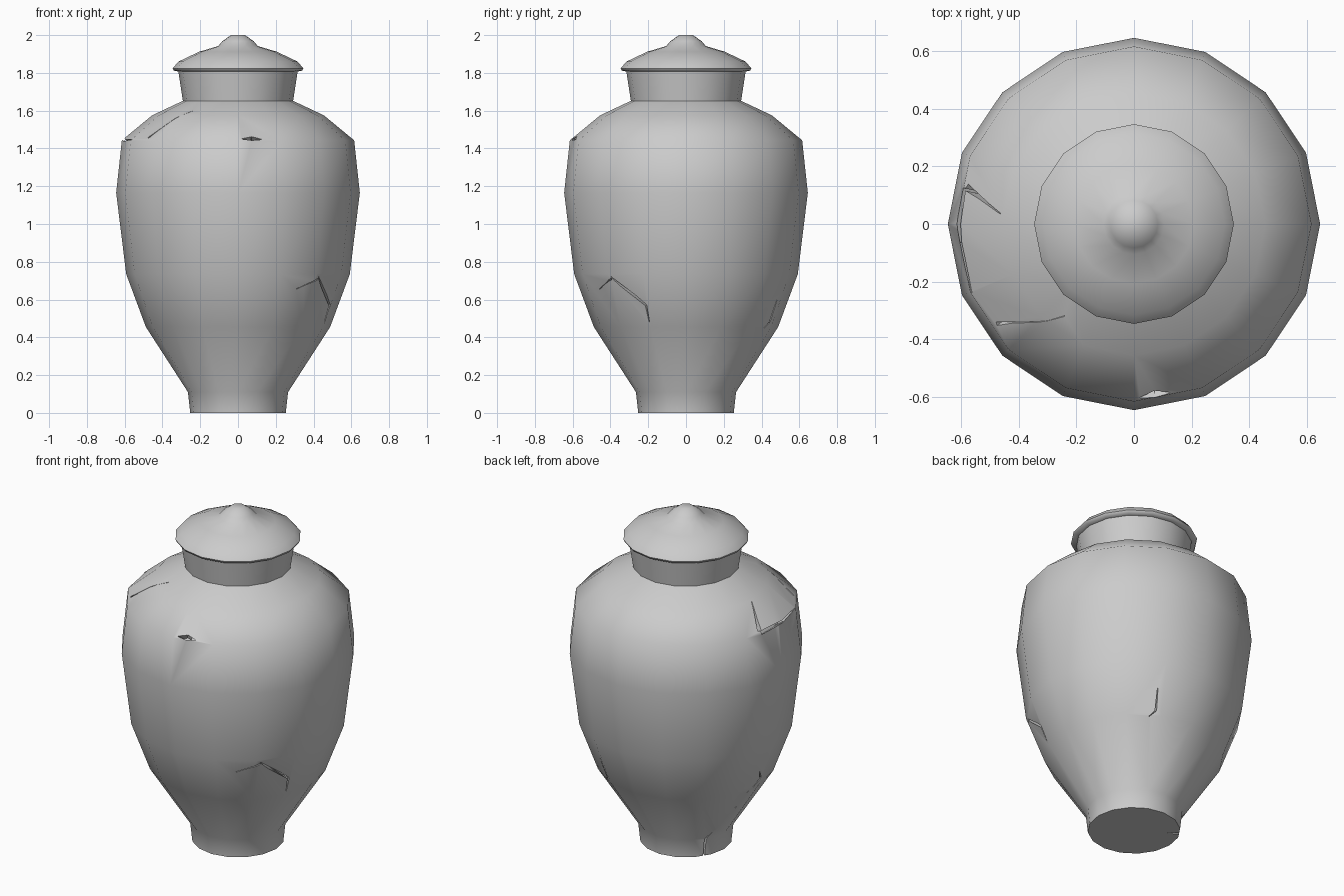
import bpy, bmesh, math
from mathutils import Vector

if "Cube" in bpy.data.objects:
    bpy.data.objects.remove(bpy.data.objects["Cube"])

SIDES = 16
BODY = [(0.253, 0), (0.265, 0.11), (0.488, 0.455), (0.592, 0.735), (0.645, 1.165),
        (0.615, 1.443), (0.455, 1.575), (0.292, 1.652), (0.317, 1.815)]
LID = [(0.31, 1.806), (0.34, 1.812), (0.346, 1.824), (0.315, 1.86), (0.206, 1.912),
       (0.105, 1.942), (0.083, 1.968), (0.037, 2.0)]


def make_object(name, bm):
    bmesh.ops.recalc_face_normals(bm, faces=bm.faces)
    mesh = bpy.data.meshes.new(name)
    bm.to_mesh(mesh)
    bm.free()
    obj = bpy.data.objects.new(name, mesh)
    bpy.context.collection.objects.link(obj)
    return obj


def turned(name, profile):
    """Revolve a profile of (radius, z) into a closed solid."""
    bm = bmesh.new()
    rings = [[bm.verts.new((r * math.cos(2 * math.pi * i / SIDES),
                            r * math.sin(2 * math.pi * i / SIDES), z))
              for i in range(SIDES)] for r, z in profile]
    for a, b in zip(rings, rings[1:]):
        for i in range(SIDES):
            j = (i + 1) % SIDES
            bm.faces.new((a[i], a[j], b[j], b[i]))
    bm.faces.new(rings[0][::-1])
    bm.faces.new(rings[-1])
    return make_object(name, bm)


def radius_at(z):
    for (r0, z0), (r1, z1) in zip(BODY, BODY[1:]):
        if z <= z1:
            return r0 + (r1 - r0) * (z - z0) / (z1 - z0)
    return BODY[-1][0]


def crack_segment(bm, start, end):
    """Tapered wedge along the wall between two (angle, z, width) points."""
    spots = []
    for deg, z, w in (start, end):
        a, r = math.radians(deg), radius_at(max(z, 0))
        n = Vector((math.cos(a), math.sin(a), 0.7 if z > 1.44 else 0)).normalized()
        spots.append((Vector((r * math.cos(a), r * math.sin(a), z)), n, w))
    along = spots[1][0] - spots[0][0]
    ends = []
    for p, n, w in spots:
        side = along.cross(n).normalized() * w / 2
        out, deep = p + n * 0.03, p - n * 0.07
        ends.append([bm.verts.new(v) for v in (out - side, out + side, deep + side, deep - side)])
    a, b = ends
    faces = [bm.faces.new(a), bm.faces.new(b[::-1])]
    for i in range(4):
        j = (i + 1) % 4
        faces.append(bm.faces.new((a[i], b[i], b[j], a[j])))


# body and lid
body = turned("urn_body", BODY)
lid = turned("lid", LID)

# cracks, each a path of (angle, z, width)
CRACKS = [
    [(-88, 1.452, .003), (-83, 1.456, .03), (-78, 1.452, .003)],
    [(175.6, 1.565, .003), (167.6, 1.455, .025)],
    [(168, 1.447, .02), (186, 1.447, .012), (203, 1.447, .003)],
    [(216, 1.46, .012), (233, 1.6, .003)],
    [(-56, .655, .003), (-43, .71, .008)],
    [(-43, .72, .004), (-23.6, .57, .009), (-23, .48, .003)],
    [(64, .6, .003), (64, .48, .009), (60, .45, .003)],
    [(170, .33, .004), (149, .1, .01), (148, -.02, .01)],
    [(172, .42, .003), (179, .5, .01), (176, .55, .003)],
]
bm = bmesh.new()
for path in CRACKS:
    for p, q in zip(path, path[1:]):
        crack_segment(bm, p, q)
cutter = make_object("crack_cutter", bm)
cutter.hide_render = True

mod = body.modifiers.new("cracks", 'BOOLEAN')
mod.operation = 'DIFFERENCE'
mod.solver = 'EXACT'
mod.use_self = True
mod.object = cutter
bpy.context.view_layer.objects.active = body
bpy.ops.object.modifier_apply(modifier=mod.name)
bpy.data.objects.remove(cutter)

# smooth shading with crisp crack and rim edges
for obj, angle in ((body, 50), (lid, 60)):
    bpy.ops.object.select_all(action='DESELECT')
    obj.select_set(True)
    bpy.context.view_layer.objects.active = obj
    bpy.ops.object.shade_smooth_by_angle(angle=math.radians(angle))
